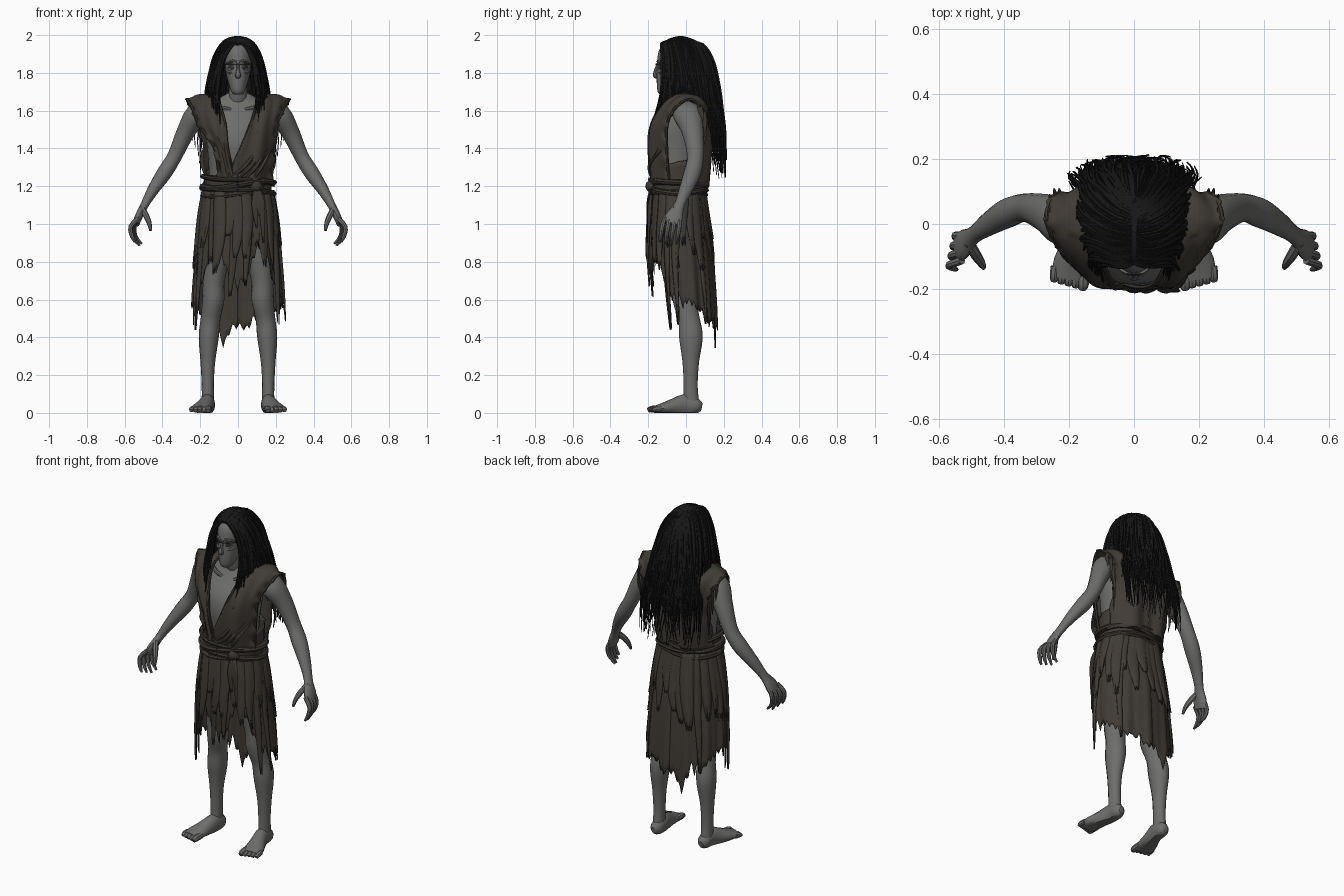
import bpy, bmesh, math, random
from math import sin, cos, pi, copysign
from mathutils import Vector

random.seed(4)
if "Cube" in bpy.data.objects:
    bpy.data.objects.remove(bpy.data.objects["Cube"], do_unlink=True)

def material(name, *rgb):
    m = bpy.data.materials.new(name)
    m.use_nodes = True
    m.diffuse_color = m.node_tree.nodes["Principled BSDF"].inputs["Base Color"].default_value = (*rgb, 1)
    return m

SKIN = material("grey_skin", .155, .155, .15)
CLOTH = material("worn_brown_cloth", .052, .044, .036)
TRIM = material("dark_brown_cloth", .043, .036, .029)
HAIR = material("black_hair", .008, .008, .008)
SHADOW = material("sunken_shadow", .035, .035, .035)

def sample(rows, t):
    """Smooth interpolation through rows of equal length, t from 0 to 1."""
    f = max(0, min(1, t)) * (len(rows) - 1)
    i = min(int(f), len(rows) - 2)
    f -= i
    a, b, c, d = (rows[max(0, min(len(rows) - 1, i + k))] for k in (-1, 0, 1, 2))
    return [q + .5 * f * (r - p + f * (2*p - 5*q + 4*r - s + f * (3*(q - r) + s - p))) for p, q, r, s in zip(a, b, c, d)]

class Part:
    """Collects tubes and sheets into one mesh object."""
    def __init__(self, name, mat):
        self.name, self.mat, self.bm = name, mat, bmesh.new()

    def grid(self, rows, closed=False):
        vs = [[self.bm.verts.new(p) for p in row] for row in rows]
        n = len(vs[0])
        for r, s in zip(vs, vs[1:]):
            for j in range(n if closed else n - 1):
                self.bm.faces.new((r[j], r[(j + 1) % n], s[(j + 1) % n], s[j]))
        for cap in (vs[0], vs[-1]) if closed else ():
            self.bm.faces.new(cap)

    def sheet(self, fn, nu, nv):
        self.grid([[fn(u / nu, v / nv) for u in range(nu + 1)] for v in range(nv + 1)])

    def tube(self, pts, ref=(1, 0, 0), sides=12, steps=12, floor=-1):
        """Points are x, y, z, radius along ref, radius across it."""
        rows = []
        for t in (i / steps for i in range(steps + 1)):
            x, y, z, ru, rv = sample(pts, t)
            d = (Vector(sample(pts, t + .01)[:3]) - Vector(sample(pts, t - .01)[:3])).normalized()
            u = (Vector(ref) - d * d.dot(ref)).normalized()
            w = d.cross(u)
            ring = [Vector((x, y, z)) + u * ru * cos(2*pi*k/sides) + w * rv * sin(2*pi*k/sides) for k in range(sides)]
            rows.append([(p.x, p.y, max(p.z, floor)) for p in ring])
        self.grid(rows, True)

    def stack(self, rows, sides=24, steps=20):
        """Level ellipses: z, radius x, radius y, centre y."""
        self.grid([[(rx * cos(2*pi*k/sides), cy + ry * sin(2*pi*k/sides), z) for k in range(sides)]
                   for z, rx, ry, cy in (sample(rows, i / steps) for i in range(steps + 1))], True)

    def done(self, thick=0, angle=40):
        bmesh.ops.recalc_face_normals(self.bm, faces=self.bm.faces)
        me = bpy.data.meshes.new(self.name)
        self.bm.to_mesh(me)
        me.materials.append(self.mat)
        ob = bpy.data.objects.new(self.name, me)
        bpy.context.collection.objects.link(ob)
        if thick:
            mod = ob.modifiers.new("thickness", "SOLIDIFY")
            mod.thickness, mod.offset = thick, 0
        bpy.ops.object.select_all(action="DESELECT")
        bpy.context.view_layer.objects.active = ob
        ob.select_set(True)
        bpy.ops.object.shade_smooth_by_angle(angle=math.radians(angle))

# Torso, neck, collarbones, head, sunken eyes and mouth
UP, SIDE = (0, 0, 1), (0, 1, 0)
torso, head, features = Part("torso", SKIN), Part("head", SKIN), Part("eyes_and_mouth", SHADOW)
torso.stack([(1.1, .15, .11, -.04), (1.3, .155, .12, -.05), (1.42, .165, .138, -.05),
             (1.52, .18, .128, -.04), (1.6, .175, .09, -.015), (1.66, .11, .06, -.01), (1.7, .04, .04, -.03)])
torso.tube([(0, 0, 1.6, .06, .05), (0, -.04, 1.68, .05, .047), (0, -.06, 1.78, .047, .047)])
head.stack([(1.685, .018, .02, -.115), (1.7, .035, .045, -.105), (1.75, .052, .073, -.082), (1.8, .064, .09, -.065),
            (1.86, .071, .098, -.055), (1.92, .07, .095, -.048), (1.95, .052, .072, -.042), (1.965, .02, .03, -.03)])
head.tube([(0, -.145, 1.85, .008, .01), (0, -.16, 1.81, .01, .01), (0, -.163, 1.785, .016, .012), (0, -.15, 1.775, .01, .006)], sides=8)
for s in (-1, 1):
    torso.tube([(s*.015, -.088, 1.6, .01, .01), (s*.08, -.085, 1.615, .011, .011), (s*.16, -.035, 1.64, .01, .01)], UP, 8)
    head.tube([(s*.004, -.147, 1.858, .007, .008), (s*.03, -.143, 1.862, .008, .01), (s*.055, -.115, 1.852, .007, .008)], UP, 8)
    head.tube([(s*.022, -.141, 1.8, .008, .008), (s*.045, -.125, 1.805, .01, .011), (s*.062, -.085, 1.82, .008, .008)], UP, 8)
    features.tube([(s*.01, -.148, 1.83, .008, .004), (s*.03, -.14, 1.829, .013, .007), (s*.05, -.122, 1.832, .006, .004)], UP, 8)
features.tube([(-.022, -.142, 1.743, .002, .003), (0, -.152, 1.746, .003, .003), (.022, -.142, 1.743, .002, .003)], UP, 6)
for part in (torso, head, features):
    part.done()
band = Part("brow_band", TRIM)
band.sheet(lambda u, v: (.075 * sin(2*pi*u), -.055 - .104 * cos(2*pi*u), 1.842 + .009 * v), 32, 1)
band.done(.004)

for s, side in ((1, "left"), (-1, "right")):
    # Arm, palm, curled fingers and thumb
    arm = Part(side + "_arm", SKIN)
    arm.tube([(s*.15, 0, 1.6, .06, .05), (s*.215, .008, 1.58, .078, .063), (s*.275, .035, 1.49, .058, .05),
              (s*.335, .05, 1.36, .044, .04), (s*.39, .033, 1.27, .046, .041), (s*.45, -.002, 1.18, .036, .031),
              (s*.495, -.035, 1.1, .028, .022), (s*.525, -.062, 1.04, .046, .021), (s*.54, -.075, 1, .044, .018)], SIDE, 14, 30)
    for k in range(4):
        y, r = -.03 - .03 * k, .0125
        arm.tube([(s*.53, y*.85 - .01, 1.03, r, r), (s*(.55 + .006*k), y - .006, .985, r, r), (s*(.543 + .006*k), y - .014, .935, .011, .011),
                  (s*(.51 + .012*k), y - .02, .885 + .01*abs(k - 1), .006, .006)], SIDE, 8, 9)
    arm.tube([(s*.51, -.055, 1.085, .018, .016), (s*.487, -.095, 1.045, .017, .016), (s*.47, -.12, 1.005, .013, .013), (s*.463, -.135, .965, .007, .007)], SIDE, 8, 9)
    arm.done()

    # Leg, foot and toes
    leg = Part(side + "_leg", SKIN)
    leg.tube([(s*.085, -.03, 1.12, .08, .09), (s*.105, -.03, .9, .074, .083), (s*.128, -.015, .7, .058, .066), (s*.13, -.008, .6, .058, .064),
              (s*.145, .015, .5, .052, .058), (s*.155, .026, .4, .053, .064), (s*.16, .025, .26, .038, .044), (s*.16, .025, .13, .032, .038),
              (s*.16, .03, .03, .033, .045)], sides=14, steps=30)
    leg.tube([(s*.158, .084, .03, .015, .02), (s*.158, .06, .035, .035, .04), (s*.16, 0, .045, .038, .055), (s*.175, -.06, .034, .045, .045),
              (s*.192, -.12, .024, .056, .03), (s*.2, -.17, .018, .052, .018)], sides=14, steps=14, floor=0)
    for k in range(5):
        x, r, tip = .157 + .022 * k, (.018 if k == 0 else .0145), -.2 + .006 * k
        leg.tube([(s*(x - .003), -.13, .022, r, r), (s*x, tip + .015, .019, r, r), (s*(x + .002), tip, .011, r * .7, r * .6)], sides=8, steps=6, floor=0)
    leg.done()

    # Robe panel running from waist over the shoulder and down the back, with hems and tatters
    inner = [(-.06, -.172, 1.24), (.015, -.195, 1.4), (.07, -.178, 1.54), (.1, -.1, 1.65), (.095, 0, 1.695), (.07, .085, 1.66), (0, .125, 1.5), (0, .11, 1.2)]
    middle = [(.08, -.18, 1.22), (.12, -.185, 1.39), (.15, -.165, 1.53), (.185, -.085, 1.645), (.19, .01, 1.685), (.17, .095, 1.64), (.12, .13, 1.48), (.11, .105, 1.2)]
    outer = [(.175, -.09, 1.22), (.188, -.1, 1.37), (.205, -.1, 1.52), (.24, -.06, 1.61), (.27, .02, 1.66), (.24, .09, 1.59), (.195, .06, 1.45), (.185, 0, 1.2)]
    if s < 0:
        inner[0], middle[0], outer[0] = (.02, -.18, 1.24), (.06, -.18, 1.24), (.1, -.165, 1.24)
        inner[1], middle[1], outer[1] = (.055, -.195, 1.4), (.09, -.19, 1.4), (.125, -.175, 1.4)

    def panel(u, v):
        x, y, z = sample([sample(inner, v), sample(middle, v), sample(outer, v)], u)
        fold = .006 * sin(14 * u + 9 * v)
        ragged = .012 * sin(70 * v) * max(0, u - .8) * 5
        return (s * (x + ragged), y + fold * (1 if v > .5 else -1), z + fold * .5)

    robe, edges = Part(side + "_robe_panel", CLOTH), Part(side + "_robe_hems", TRIM)
    robe.sheet(panel, 14, 60)
    robe.done(.008)
    for path in (inner, outer):
        edges.tube([(s*x, y, z, .008, .008) for x, y, z in path[:7]], (.3, 1, .2), 6, 40)
    for k in range(5):
        x, y, z = sample(outer, .66 + .05 * k)
        edges.tube([(s*x, y, z, .016, .004), (s*(x + .006), y + .01, z - .07, .012, .003), (s*x, y, z - .15, .002, .002)], SIDE, 5, 6)
    edges.done()

# Wrapped lower bodice and slanting folds across the chest
bodice, folds = Part("bodice", CLOTH), Part("robe_folds", CLOTH)
bodice.sheet(lambda u, v: ((.172 + .008*v) * sin(2*pi*u), -.042 - (.136 + .008*v) * cos(2*pi*u) + .004 * sin(30*pi*u),
                           1.17 + v * (.13 + .03 * sin(2*pi*u) - .03 * cos(2*pi*u))), 60, 6)
bodice.done(.008)
for k in range(4):
    folds.tube([(-.06 + .045*k, -.178, 1.23, .006, .006), (.04 + .03*k, -.195, 1.31, .012, .008), (.12 + .018*k, -.182 + .017*k, 1.42 - .01*k, .005, .005)], sides=6)
folds.done()

# Sash wraps, knot and hanging tails
sash = Part("sash", TRIM)
for z, tilt, r in ((1.235, .012, .013), (1.205, -.02, .016), (1.18, .015, .015), (1.155, -.01, .012)):
    sash.tube([(.184 * sin(a), -.042 - .143 * cos(a), z - tilt * sin(a) + .005 * sin(3*a), r, r * 1.4)
               for a in (2*pi*k/24 for k in range(25))], (0, .2, 1), 8, 60)
sash.tube([(.07, -.185, 1.18, .01, .01), (.1, -.195, 1.2, .028, .02), (.13, -.175, 1.19, .01, .01)], UP, 10)
for dx, z in ((.09, .98), (.125, .9), (.11, 1.04)):
    sash.tube([(.1, -.185, 1.19, .014, .008), (dx, -.205, 1.1, .018, .005), (dx + .01, -.205, z, .005, .004)], sides=6)
sash.done()

# Tattered skirt: a full inner layer and loose overlapping strips
SKIRT = [(.168, .13, -.042), (.196, .15, -.037), (.216, .165, -.028), (.231, .165, -.014), (.237, .162, -.003), (.236, .16, .002)]
HEM = [.64, .7, .84, .78, .63, .56, .55, .52, .49, .46, .46, .44, .46]
def skirt_point(a, z, off=0):
    rx, ry, cy = sample(SKIRT, (1.22 - z) / .9)
    k = 1 + (.05 * sin(11 * a) + .02 * sin(23 * a + 1)) * (1.2 - z)
    return ((rx * k + off) * sin(a), cy - (ry * k + off) * cos(a), z)
def skirt_layer(u, v):
    a = 2 * pi * u - pi
    hem = sample([(h,) for h in HEM], abs(a) / pi)[0] - .14 * max(0, 1 - abs(a + 2.8) * 6)
    return skirt_point(a, 1.2 + (hem + .06 * abs(sin(9 * a + 2 * sin(5 * a))) + .018 * sin(41 * a) - 1.2) * v)
skirt, strips = Part("skirt", CLOTH), Part("skirt_strips", CLOTH)
skirt.sheet(skirt_layer, 150, 18)
skirt.done(.006)
loose = [(2*pi*k/26 + random.uniform(-.06, .06), random.uniform(.3, .45), random.uniform(.74, .95)) for k in range(26)]
loose += [(a, .2, low) for a, low in ((1.12, .5), (-1.1, .47), (-1.35, .5), (1.4, .52), (.2, .68), (-.15, .62), (2.3, .5), (-2.4, .5))]
for a, width, low in loose:
    off = random.uniform(.005, .014)
    strips.sheet(lambda u, v: skirt_point(a + (u - .5) * width * (1 - .75 * v**3) + .05 * sin(4*v + a),
                 1.18 + (low - 1.18) * v + .035 * v * sin(u * 19 + a), off + .006 * sin(pi * u)), 6, 12)
strips.done(.005)

# Long hair: parted shell plus tapered locks (z, radius x, radius y, centre y, forward sweep)
FLOW = [(1.985, .002, .09, -.03, 0), (1.968, .062, .112, -.028, 0), (1.9, .106, .13, -.012, 0), (1.8, .133, .138, .005, .01),
        (1.7, .153, .138, .025, .04), (1.6, .165, .123, .055, .1), (1.45, .188, .1, .1, .2), (1.25, .185, .075, .13, .2)]
def hair_point(a, t, grow=1):
    z, rx, ry, cy, sweep = sample(FLOW, t)
    a *= 1 - .1 * min(1, 3 * t)
    front, square = max(0, min(1, (abs(a) - 1.6) / .6)), 1 - .25 * t
    x, y = (copysign(abs(f) ** square, f) for f in (sin(a), cos(a)))
    return Vector((rx * grow * x * (1 - front * sweep), cy + ry * grow * y - front * sweep, z - .035 * y * y * (1 - t) ** 2))
shell, locks = Part("hair_shell", HAIR), Part("hair_locks", HAIR)
shell.sheet(lambda u, v: hair_point((u - .5) * 5.5, v * (.84 if abs(u - .5) < .25 else .64), .96), 60, 24)
shell.tube([(0, hair_point(a, 0).y, hair_point(a, 0).z, .012, .008) for a in (2.8, 2.2, 1.6, 1, .3)], sides=6)
shell.done(.008)
for k in range(290):
    a = -2.75 + 5.5 * (k + random.random()) / 290
    low, high = (.82, 1) if abs(a) < 1.4 else (.64, .76) if abs(a) < 2 else (.7, .87)
    end, grow, phase, pts = random.uniform(low, high), random.gauss(1.03, .045), random.uniform(0, 6), []
    for f in (i / 8 for i in range(9)):
        t = end * f
        p = hair_point(a + .22 * t * t * sin(8 * t + phase), t, 1 + (grow - 1) * min(1, 3 * t))
        r = .002 + .0105 * (1 - f * f)
        pts.append((p.x, p.y, p.z + .012 * f * sin(phase), r, r * .8))
    locks.tube(pts, (.2, .9, .3), 5, 16)
locks.done(angle=60)
